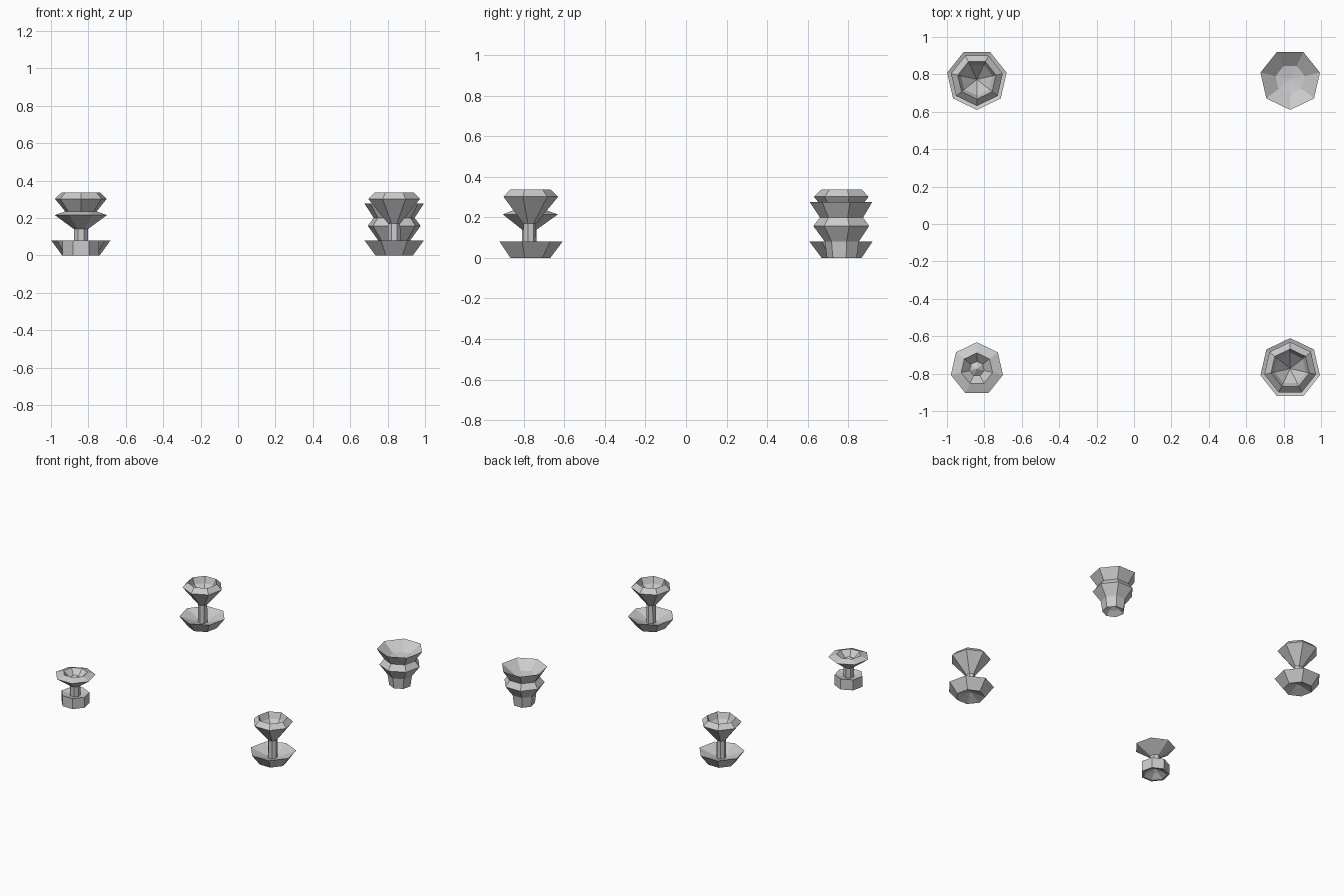
import bpy, bmesh, math

if "Cube" in bpy.data.objects:
    bpy.data.objects.remove(bpy.data.objects["Cube"])

SIDES = 7


def lathe(name, profile, x, y, start):
    """Spin a closed (radius, height) profile into a flat seven-sided solid."""
    bm = bmesh.new()
    rings = []
    for r, z in profile:
        if r == 0:
            rings.append([bm.verts.new((x, y, z))] * SIDES)
        else:
            rings.append([bm.verts.new((x + r * math.cos(start + 2 * math.pi * i / SIDES),
                                        y + r * math.sin(start + 2 * math.pi * i / SIDES), z))
                          for i in range(SIDES)])
    for lo, hi in zip(rings, rings[1:]):
        for i in range(SIDES):
            j = (i + 1) % SIDES
            bm.faces.new(list(dict.fromkeys([lo[i], lo[j], hi[j], hi[i]])))
    bmesh.ops.recalc_face_normals(bm, faces=bm.faces)
    mesh = bpy.data.meshes.new(name)
    bm.to_mesh(mesh)
    bm.free()
    obj = bpy.data.objects.new(name, mesh)
    bpy.context.collection.objects.link(obj)
    return obj


UP, DOWN = math.pi / 2, -math.pi / 2

# tall stand: hollow-bottomed dish, thin stem, deep cup
tall = [(0, .04), (.035, .025), (.103, 0), (.163, .08), (.035, .035), (.033, .17),
        (.142, .302), (.105, .337), (.086, .29), (0, .20)]
lathe("tall_cup_stand_back", tall, -.84, .773, DOWN)
lathe("tall_cup_stand_front", tall, .835, -.773, UP)

# short stand: straight base, thin stem, shallow cup with a central peak
short = [(0, .05), (.04, .03), (.085, .0), (.1, 0), (.1, .08), (.038, .065), (.038, .14),
         (.143, .215), (.086, .235), (.04, .19), (0, .22)]
lathe("short_cup_stand", short, -.84, -.775, UP)

# funnel stand: tapered foot, flared collar, wide open funnel
funnel = [(0, .05), (.04, .03), (.077, 0), (.088, .08), (.145, .158), (.112, .2),
          (.163, .277), (.08, .215), (0, .205)]
lathe("funnel_stand", funnel, .835, .773, DOWN)
